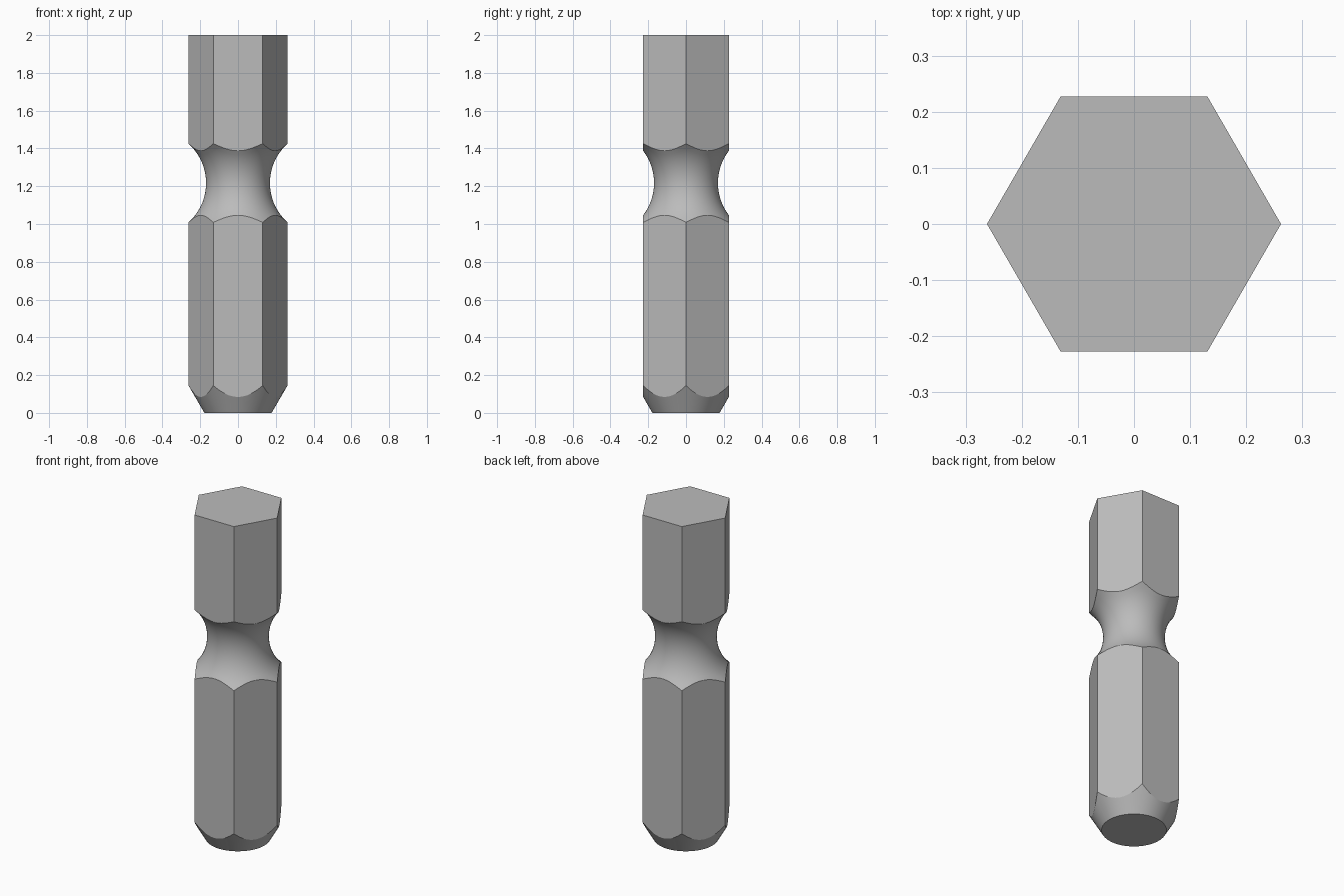
import bpy, bmesh
from math import cos, sin, pi, sqrt, radians

if "Cube" in bpy.data.objects:
    bpy.data.objects.remove(bpy.data.objects["Cube"], do_unlink=True)

HEIGHT = 2.0
CORNER = 0.262                      # hexagon corner radius
APOTHEM = CORNER * cos(pi / 6)
TIP, TAPER = 0.178, 0.58            # tip radius and cone slope
GROOVE_Z, GROOVE_R, NECK = 1.217, 0.28, 0.169
PER_SIDE, STEPS = 10, 16
COLS = 6 * PER_SIDE

steel = bpy.data.materials.new("steel grey")
steel.use_nodes = True
colour = (0.5, 0.5, 0.5, 1)
steel.diffuse_color = colour
steel.node_tree.nodes["Principled BSDF"].inputs["Base Color"].default_value = colour

bm = bmesh.new()


def hex_radius(i):
    """Radius of the hexagon at column i, corners on the x axis."""
    return APOTHEM / cos((i % PER_SIDE) / PER_SIDE * pi / 3 - pi / 6)


def ring(radius, height):
    """Ring of vertices; radius and height are functions of the column."""
    angles = [2 * pi * i / COLS for i in range(COLS)]
    return [bm.verts.new((radius(i) * cos(a), radius(i) * sin(a), height(i)))
            for i, a in enumerate(angles)]


def bridge(low, high):
    for i in range(COLS):
        j = (i + 1) % COLS
        bm.faces.new((low[i], low[j], high[j], high[i]))


def flats(low, high):
    """One flat face per hexagon side; high holds the columns or six corners."""
    step = len(high) // 6
    for s in range(6):
        bottom = [low[(s * PER_SIDE + k) % COLS] for k in range(PER_SIDE + 1)]
        top = [high[(s * step + k) % len(high)] for k in range(step + 1)]
        bm.faces.new(bottom + top[::-1])


def groove_half(i):
    """Half height of the groove where it cuts the hexagon."""
    depth = hex_radius(i) - NECK
    return sqrt(2 * GROOVE_R * depth - depth ** 2)


def groove_ring(t):
    """Groove ring, t from -1 at the lower edge to 1 at the upper edge."""
    def radius(i):
        return NECK + GROOVE_R - sqrt(GROOVE_R ** 2 - (t * groove_half(i)) ** 2)
    return ring(radius, lambda i: GROOVE_Z + t * groove_half(i))


# Conical tip
tip = ring(lambda i: TIP, lambda i: 0)
shoulder = ring(hex_radius, lambda i: (hex_radius(i) - TIP) / TAPER)
bm.faces.new(tip[::-1])
bridge(tip, shoulder)

# Rounded groove
groove = [groove_ring(2 * k / STEPS - 1) for k in range(STEPS + 1)]
for low, high in zip(groove, groove[1:]):
    bridge(low, high)

# Hexagonal body, upper shank and end cap
flats(shoulder, groove[0])
end = [bm.verts.new((CORNER * cos(s * pi / 3), CORNER * sin(s * pi / 3), HEIGHT))
       for s in range(6)]
flats(groove[-1], end)
bm.faces.new(end)

mesh = bpy.data.meshes.new("hex_shank")
bm.to_mesh(mesh)
bm.free()
mesh.materials.append(steel)
shank = bpy.data.objects.new("hex_shank", mesh)
bpy.context.collection.objects.link(shank)
bpy.ops.object.select_all(action='DESELECT')
shank.select_set(True)
bpy.context.view_layer.objects.active = shank
bpy.ops.object.shade_smooth_by_angle(angle=radians(20))
